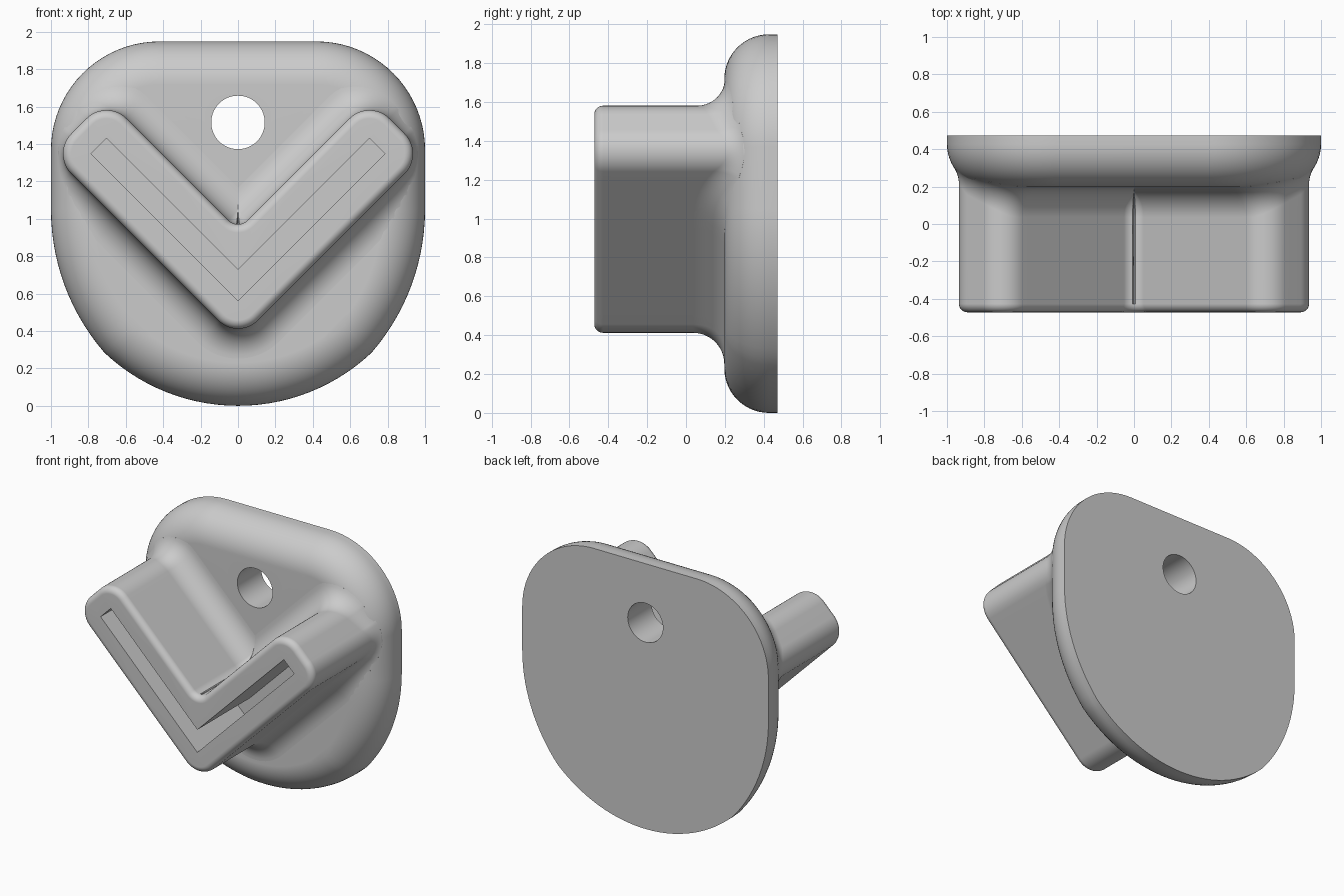
import bpy, bmesh
from math import sin, cos, acos, pi, radians, sqrt
from mathutils import Vector

if "Cube" in bpy.data.objects:
    bpy.data.objects.remove(bpy.data.objects["Cube"])

BACK, FACE, FRONT = 0.472, 0.197, -0.472   # depths of the main planes
EDGE_R, FILLET_R, BEAD_R = 0.23, 0.16, 0.045
HOLE_Z, HOLE_R = 1.515, 0.143
WALL, SLOT_FLOOR, NOTCH_R = 0.15, 0.13, 0.075
SLOT_OUT, SLOT_IN, NOTCH_Z = 0.562, 0.728, 0.94

grey = bpy.data.materials.new("light grey plastic")
grey.use_nodes = True
grey.diffuse_color = (0.6, 0.6, 0.6, 1)
grey.node_tree.nodes["Principled BSDF"].inputs["Base Color"].default_value = (0.6, 0.6, 0.6, 1)


def polar(a):
    return Vector((cos(a), sin(a)))


def arc(cx, cz, r, a0, a1, n):
    return [Vector((cx, cz)) + r * polar(radians(a0 + (a1 - a0) * i / n)) for i in range(n + 1)]


def add_ring(bm, pts):
    return [bm.verts.new(p) for p in pts]


def bridge(bm, a, b):
    for i in range(len(a)):
        j = (i + 1) % len(a)
        bm.faces.new((a[i], a[j], b[j], b[i]))


def fill(bm, *rings):
    """Flat cap bounded by one loop, with any further loops as holes."""
    edges = []
    for r in rings:
        for i in range(len(r)):
            pair = (r[i], r[(i + 1) % len(r)])
            edges.append(bm.edges.get(pair) or bm.edges.new(pair))
    bmesh.ops.triangle_fill(bm, use_beauty=True, edges=edges)


def finish(bm, name):
    bmesh.ops.recalc_face_normals(bm, faces=bm.faces)
    mesh = bpy.data.meshes.new(name)
    bm.to_mesh(mesh)
    bm.free()
    mesh.materials.append(grey)
    obj = bpy.data.objects.new(name, mesh)
    bpy.context.collection.objects.link(obj)
    bpy.ops.object.select_all(action='DESELECT')
    obj.select_set(True)
    bpy.context.view_layer.objects.active = obj
    bpy.ops.object.shade_smooth_by_angle(angle=radians(32))
    weighted = obj.modifiers.new("even shading", 'WEIGHTED_NORMAL')
    weighted.keep_sharp = True
    return obj


# Backplate outline: bottom arc, side arc, straight side, top corner, flat top
half = arc(0, 1.04, 1.04, -90, -46.6, 14)
half += arc(-0.17, 1.05, 1.17, -40.8, 0, 14)[1:]
half += arc(0.42, 1.368, 0.58, 0, 90, 20)
outline = half + [Vector((-p.x, p.y)) for p in reversed(half[1:])]
count = len(outline)
edge_normals = []
for i in range(count):
    e = outline[(i + 1) % count] - outline[i]
    edge_normals.append(Vector((e.y, -e.x)).normalized())
corner_normals = [(edge_normals[i - 1] + edge_normals[i]).normalized() for i in range(count)]


def plate_front(p):
    """Depth of the rounded plate front under a point."""
    d = min((q - p).dot(n) for q, n in zip(outline, edge_normals))
    if d < 0:
        return BACK
    k = max(0, EDGE_R - d)
    return FACE + EDGE_R - sqrt(EDGE_R ** 2 - k * k)


# Backplate with rounded front edge and hanging hole
bm = bmesh.new()
rings = [add_ring(bm, [(p.x, BACK, p.y) for p in outline])]
steps = 14
for k in range(steps + 1):
    a = pi / 2 * k / steps
    inset, y = EDGE_R * (1 - cos(a)), FACE + EDGE_R * (1 - sin(a))
    moved = [p - n * inset for p, n in zip(outline, corner_normals)]
    rings.append(add_ring(bm, [(p.x, y, p.y) for p in moved]))
for a, b in zip(rings, rings[1:]):
    bridge(bm, a, b)
circle = arc(0, HOLE_Z, HOLE_R, 0, 360, 64)[:-1]
hole_back, hole_front = [add_ring(bm, [(p.x, y, p.y) for p in circle]) for y in (BACK, FACE)]
bridge(bm, hole_back, hole_front)
fill(bm, rings[0], hole_back)
fill(bm, rings[-1], hole_front)
finish(bm, "backplate")

# V block outline as points with outward normals, right half first
slot_half = [Vector((0, SLOT_OUT)), Vector((0.786, SLOT_OUT + 0.786)),
             Vector((0.703, SLOT_IN + 0.703)), Vector((0, SLOT_IN))]
prof = []


def straight(p, q, n, parts=16):
    prof.extend((p.lerp(q, i / parts), n) for i in range(1, parts))


def corner(c, r, a0, a1, parts=12):
    for i in range(parts + 1):
        n = polar(radians(a0 + (a1 - a0) * i / parts))
        prof.append((c + n * r, n))


low, tip, peak = slot_half[:3]
notch = Vector((0, NOTCH_Z + NOTCH_R * sqrt(2)))
n_out, n_in = polar(-pi / 4), polar(3 * pi / 4)
corner(low, WALL, -90, -45, 8)
straight(low + n_out * WALL, tip + n_out * WALL, n_out)
corner(tip, WALL, -45, 45)
corner(peak, WALL, 45, 135)
straight(peak + n_in * WALL, notch - n_in * NOTCH_R, n_in)
corner(notch, -NOTCH_R, 135, 90, 8)


def spread(p, n, t):
    """Move outward, meeting the mirrored wall along the notch centre."""
    q = p + n * t
    return Vector((0, NOTCH_Z + t * sqrt(2))) if q.x < 0 else q


def flare(p, n):
    """Rolling-ball fillet from block wall to plate front."""
    best = None
    for i in range(81):
        u = FILLET_R * i / 80
        y = plate_front(p + n * u) - sqrt(max(0, FILLET_R ** 2 - (u - FILLET_R) ** 2))
        if best is None or y < best[0]:
            best = (y, u)
    y0, u = best
    end = acos(1 - u / FILLET_R)
    column = []
    for i in range(13):
        a = end * i / 12
        q = spread(p, n, FILLET_R * (1 - cos(a)))
        column.append(Vector((q.x, y0 + FILLET_R * sin(a), q.y)))
    column.append(column[-1] + Vector((0, 0.015, 0)))
    return column


columns = []
for p, n in prof:
    col = []
    for i in range(7):
        a = pi / 2 * i / 6
        q = p - n * BEAD_R * (1 - sin(a))
        col.append(Vector((q.x, FRONT + BEAD_R * (1 - cos(a)), q.y)))
    columns.append(col + flare(p, n))
columns += [[Vector((-v.x, v.y, v.z)) for v in c] for c in reversed(columns[1:-1])]

# V block with rounded rim, flared base and V slot
bm = bmesh.new()
rings = [add_ring(bm, level) for level in zip(*columns)]
for a, b in zip(rings, rings[1:]):
    bridge(bm, a, b)
slot = slot_half + [Vector((-p.x, p.y)) for p in reversed(slot_half[1:-1])]
slot_front, slot_back = [add_ring(bm, [(p.x, y, p.y) for p in slot]) for y in (FRONT, SLOT_FLOOR)]
bridge(bm, slot_front, slot_back)
fill(bm, rings[0], slot_front)
fill(bm, slot_back)
finish(bm, "slotted_v_block")
